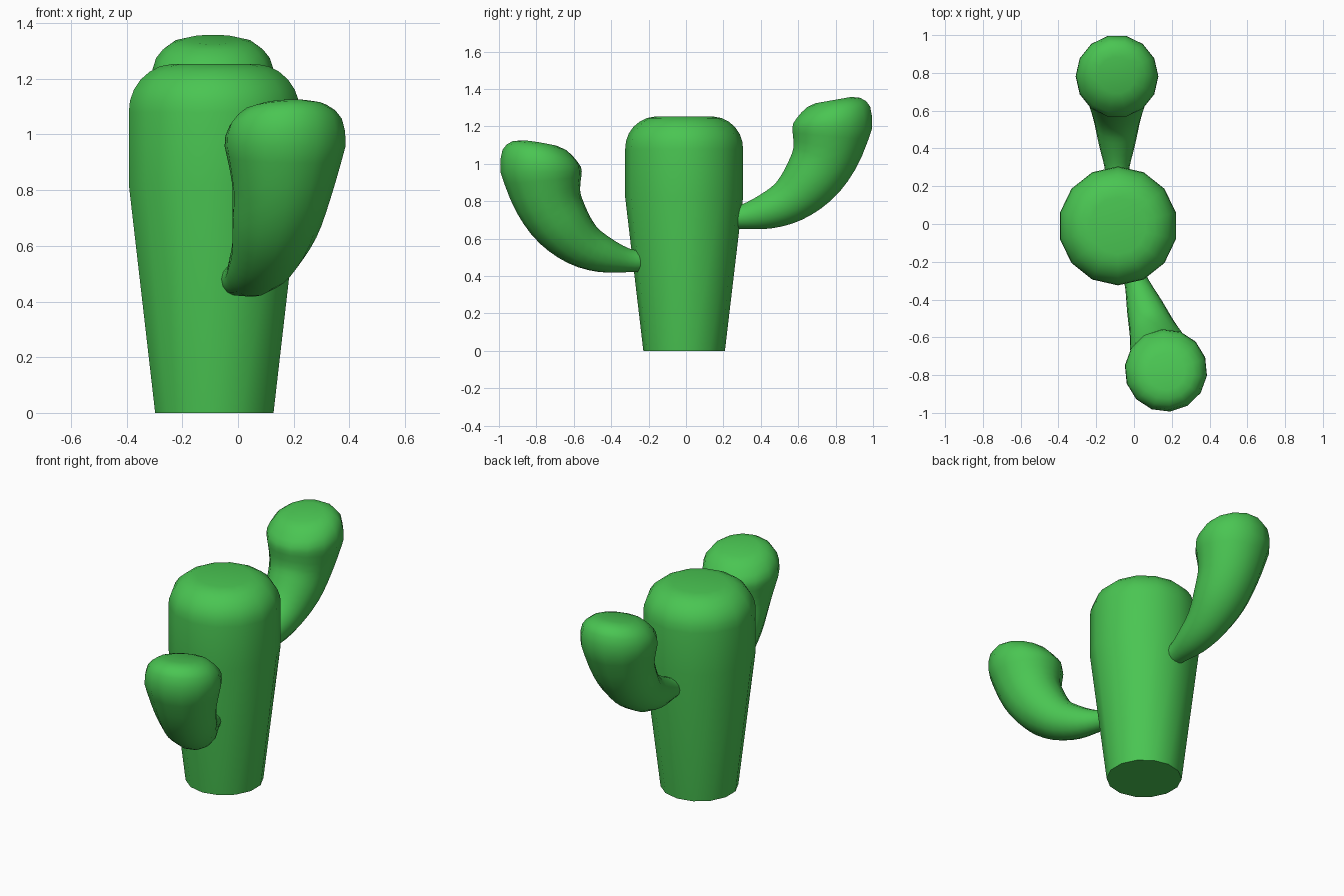
import bpy, bmesh, math
from mathutils import Vector, Matrix

if "Cube" in bpy.data.objects:
    bpy.data.objects.remove(bpy.data.objects["Cube"])

SIDES = 14
green = bpy.data.materials.new("cactus green")
green.diffuse_color = (0.068, 0.56, 0.085, 1)
green.use_nodes = True
green.node_tree.nodes["Principled BSDF"].inputs["Base Color"].default_value = green.diffuse_color


def loft(name, rings, start):
    """Skin circular rings (y, z, radius, elevation of axis in degrees)."""
    bm = bmesh.new()
    loops = []
    for y, z, r, elev in rings:
        e = math.radians(elev)
        side = Vector((1, 0, 0))
        up = Vector((0, math.sin(e), -math.cos(e)))
        loop = []
        for i in range(SIDES):
            a = start + 2 * math.pi * i / SIDES
            loop.append(bm.verts.new(Vector((0, y, z)) + r * (math.cos(a) * side + math.sin(a) * up)))
        loops.append(loop)
    for a, b in zip(loops, loops[1:]):
        for i in range(SIDES):
            j = (i + 1) % SIDES
            bm.faces.new((a[i], a[j], b[j], b[i]))
    bm.faces.new(loops[0])
    bm.faces.new(loops[-1])
    bmesh.ops.recalc_face_normals(bm, faces=bm.faces)
    me = bpy.data.meshes.new(name)
    bm.to_mesh(me)
    bm.free()
    me.materials.append(green)
    ob = bpy.data.objects.new(name, me)
    bpy.context.collection.objects.link(ob)
    return ob


def smooth_rings(pts, steps=3):
    """Catmull-Rom interpolation between the key rings."""
    out = []
    for k in range(len(pts) - 1):
        p0, p1, p2, p3 = (Vector(pts[max(0, min(len(pts) - 1, k + d))]) for d in (-1, 0, 1, 2))
        for s in range(steps):
            t = s / steps
            out.append(0.5 * (2 * p1 + (p2 - p0) * t + (2 * p0 - 5 * p1 + 4 * p2 - p3) * t * t
                              + (3 * p1 - p0 - 3 * p2 + p3) * t ** 3))
    out.append(Vector(pts[-1]))
    return out


# Trunk: tapered column with rounded top
profile = [(0.218, 0), (0.315, 0.82), (0.315, 1.08), (0.311, 1.12), (0.297, 1.16),
           (0.272, 1.197), (0.238, 1.226), (0.2, 1.245), (0.15, 1.254)]
trunk = loft("trunk", [(0, z, r, 90) for r, z in profile], math.pi / 2)
trunk.location = (-0.085, -0.01, 0)

# Arms: same upturned shape, pivoted on the tip axis
stem = [(0.22, 0.712, 0.058, 5), (0.30, 0.716, 0.066, 9), (0.425, 0.745, 0.097, 17),
        (0.55, 0.80, 0.124, 35), (0.66, 0.905, 0.157, 49), (0.74, 1.03, 0.18, 70),
        (0.782, 1.19, 0.219, 90)]
cap = [(0.784, 1.235, 0.217, 95), (0.788, 1.275, 0.204, 99), (0.79, 1.305, 0.18, 100),
       (0.789, 1.328, 0.148, 100), (0.788, 1.341, 0.1, 100)]
rings = smooth_rings(stem) + cap
for name, x, y, turn, dz in (("back_arm", -0.09, 0.785, 0, 0),
                             ("front_arm", 0.17, -0.778, 180 + 18.5, -0.232)):
    arm = loft(name, rings, 0)
    arm.data.transform(Matrix.Translation((0, -0.785, 0)))
    arm.rotation_euler.z = math.radians(turn)
    arm.location = (x, y, dz)

# Smooth shading, keeping the base edge sharp
bpy.ops.object.select_all(action='SELECT')
bpy.context.view_layer.objects.active = trunk
bpy.ops.object.shade_smooth_by_angle(angle=math.radians(50))
